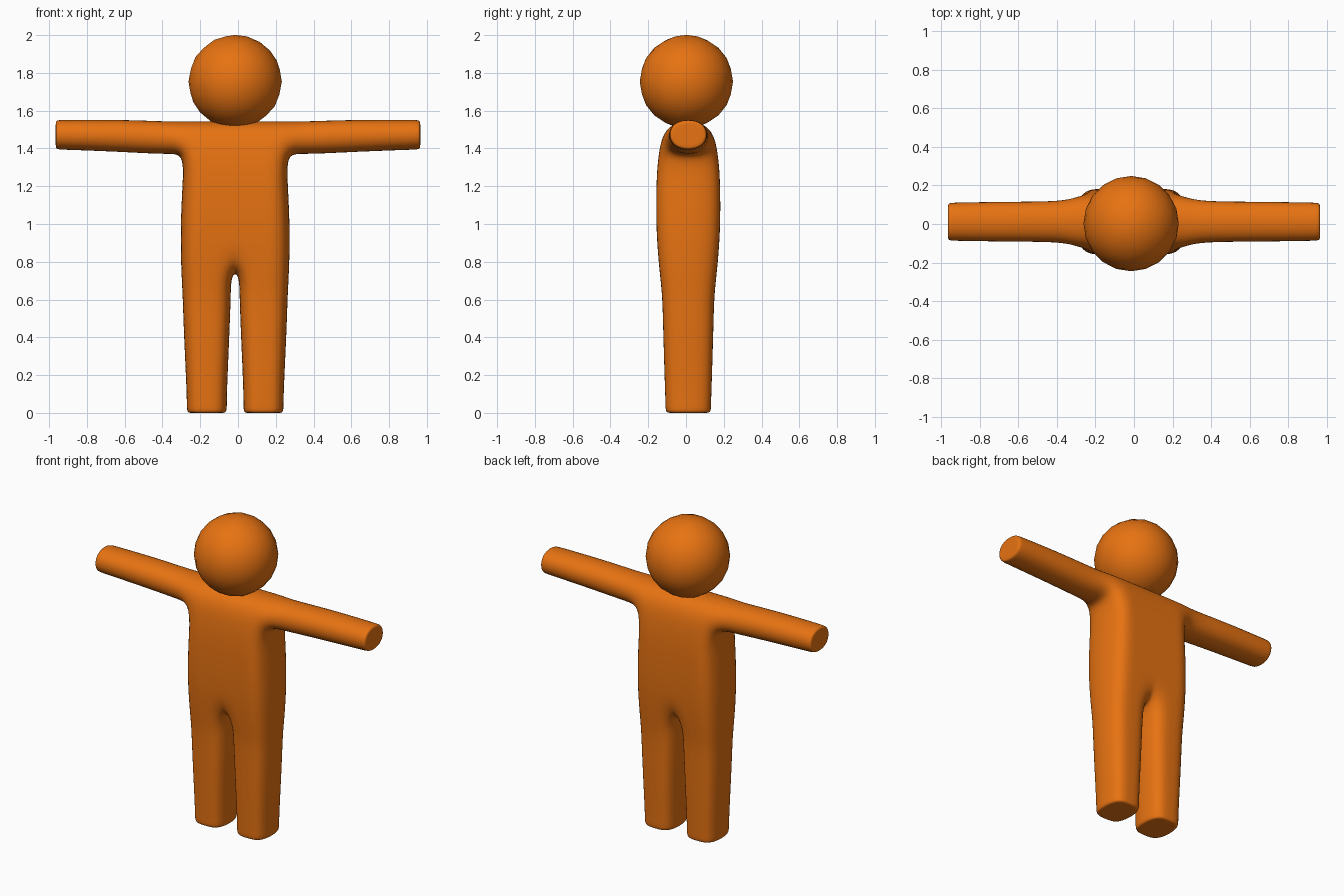
import bpy, bmesh
from collections import Counter

if "Cube" in bpy.data.objects:
    bpy.data.objects.remove(bpy.data.objects["Cube"])

orange = bpy.data.materials.new("orange")
orange.diffuse_color = (0.8, 0.17, 0.006, 1)
orange.use_nodes = True
orange.node_tree.nodes["Principled BSDF"].inputs["Base Color"].default_value = orange.diffuse_color

CX, CY = -0.015, 0.012   # the body sits slightly off centre

# Leg and torso rows: height, inner x, outer x, half depth
ROWS = [(0.0, 0.040, 0.260, 0.120), (0.045, 0.040, 0.260, 0.120),
        (0.15, 0.038, 0.263, 0.124), (0.45, 0.024, 0.278, 0.133),
        (0.62, 0.018, 0.283, 0.137), (0.73, 0.016, 0.290, 0.150),
        (0.95, 0.016, 0.297, 0.170), (1.20, 0.016, 0.285, 0.170),
        (1.37, 0.016, 0.275, 0.160), (1.55, 0.016, 0.280, 0.120)]
CROTCH = 5
# Arm loops: x, bottom, top, half depth
ARM = [(0.36, 1.360, 1.550, 0.114), (0.62, 1.375, 1.560, 0.113),
       (0.93, 1.387, 1.558, 0.108), (0.965, 1.388, 1.557, 0.106)]

# Flat body plan made of quads with (x, z, half depth) corners
quads = []


def row_points(row):
    z, inner, outer, d = row
    return [(inner, z, d), (0.15, z, d), (outer, z, d)]


for a, b in zip(ROWS, ROWS[1:]):
    p, q = row_points(a), row_points(b)
    for i in range(2):
        quads.append([p[i], p[i + 1], q[i + 1], q[i]])

arm_loops = [(row_points(ROWS[-2])[2], row_points(ROWS[-1])[2])]
arm_loops += [((x, lo, d), (x, hi, d)) for x, lo, hi, d in ARM]
for (a, b), (c, e) in zip(arm_loops, arm_loops[1:]):
    quads.append([a, c, e, b])

# Mirror the plan and join both halves above the crotch
quads += [[(-x, z, d) for x, z, d in reversed(q)] for q in quads]
for a, b in zip(ROWS[CROTCH:], ROWS[CROTCH + 1:]):
    p, q = row_points(a)[0], row_points(b)[0]
    quads.append([(-p[0],) + p[1:], p, q, (-q[0],) + q[1:]])

# Thicken the plan: front, back, and walls along its outline
bm = bmesh.new()
verts = {}


def vert(p, side):
    if (p, side) not in verts:
        x, z, d = p
        shift = CX if abs(x) < 0.6 else 0
        verts[p, side] = bm.verts.new((x + shift, CY + side * d, z))
    return verts[p, side]


edges = Counter()
for q in quads:
    bm.faces.new([vert(p, -1) for p in q])
    bm.faces.new([vert(p, 1) for p in reversed(q)])
    edges.update(frozenset(e) for e in zip(q, q[1:] + q[:1]))
for edge, count in edges.items():
    if count == 1:
        a, b = edge
        bm.faces.new([vert(a, -1), vert(b, -1), vert(b, 1), vert(a, 1)])
bmesh.ops.recalc_face_normals(bm, faces=bm.faces)

# Inset the foot soles and arm ends so they stay flat with a tight rim
caps = [f for f in bm.faces
        if all(v.co.z < 0.001 for v in f.verts)
        or all(abs(v.co.x) > 0.964 for v in f.verts)]
bmesh.ops.inset_region(bm, faces=caps, thickness=0.028, use_even_offset=True)

mesh = bpy.data.meshes.new("body")
bm.to_mesh(mesh)
bm.free()
body = bpy.data.objects.new("body", mesh)
bpy.context.collection.objects.link(body)
mesh.materials.append(orange)
mesh.shade_smooth()
sub = body.modifiers.new("smooth", 'SUBSURF')
sub.levels = sub.render_levels = 3

# Head
bpy.ops.mesh.primitive_ico_sphere_add(subdivisions=3, radius=0.247,
                                      location=(CX, 0.002, 1.754))
head = bpy.context.object
head.name = "head"
head.data.materials.append(orange)
bpy.ops.object.shade_smooth()
